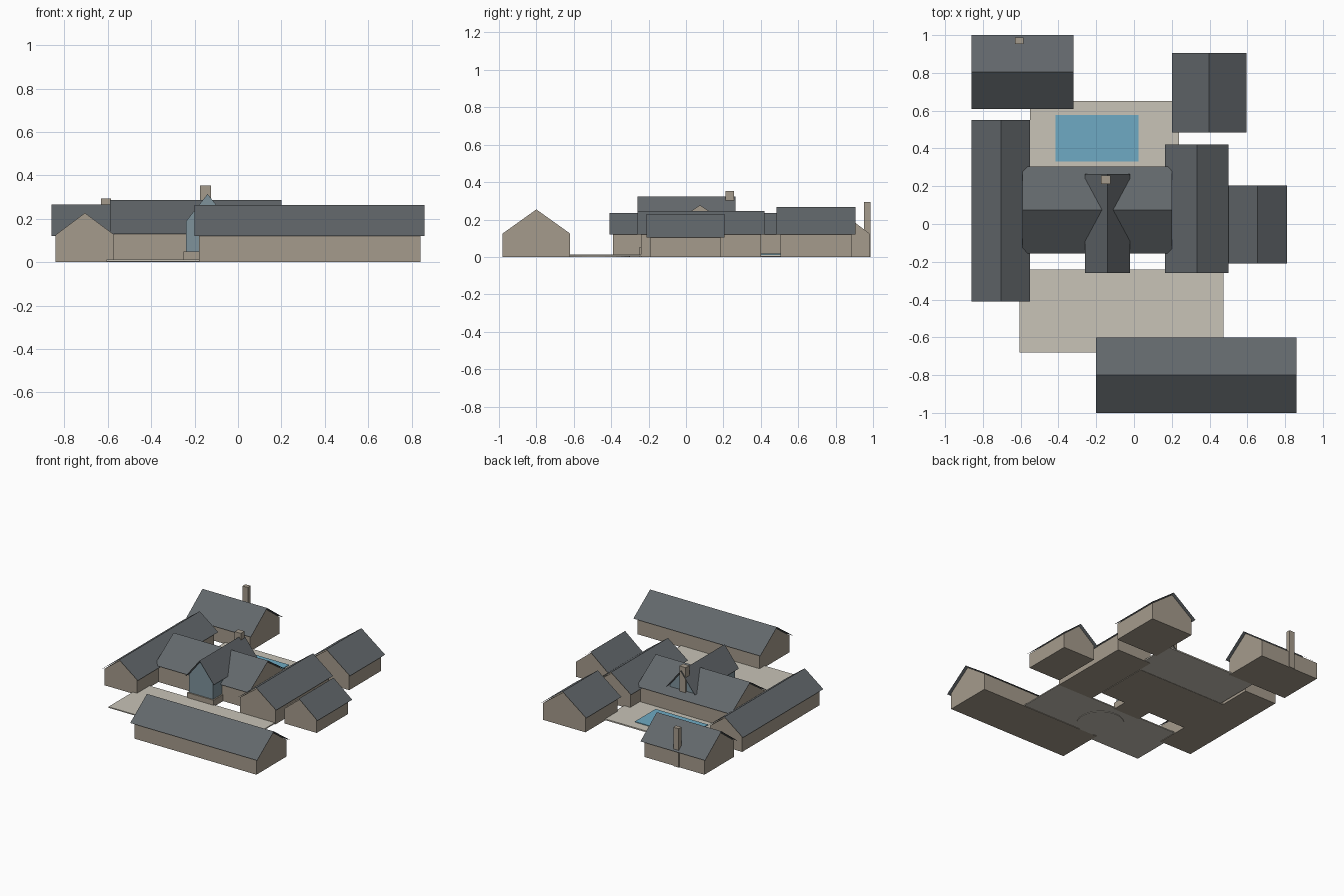
import bpy
import math

if "Cube" in bpy.data.objects:
    bpy.data.objects.remove(bpy.data.objects["Cube"])


def material(name, color):
    m = bpy.data.materials.new(name)
    m.diffuse_color = (*color, 1)
    m.use_nodes = True
    m.node_tree.nodes["Principled BSDF"].inputs["Base Color"].default_value = m.diffuse_color
    return m


SLATE = material("slate roof", (0.122, 0.136, 0.147))
WALL = material("tan wall", (0.376, 0.328, 0.262))
GLASS = material("blue grey glass", (0.21, 0.29, 0.33))
PAVING = material("pale paving", (0.578, 0.546, 0.474))
WATER = material("pool water", (0.156, 0.402, 0.546))


def mesh_object(name, verts, faces, mat):
    me = bpy.data.meshes.new(name)
    me.from_pydata(verts, [], faces)
    me.materials.append(mat)
    ob = bpy.data.objects.new(name, me)
    bpy.context.collection.objects.link(ob)
    return ob


def prism(name, profile, a, b, axis, mat):
    """Extrude a closed (across, z) profile along x or y from a to b."""
    n = len(profile)

    def put(t, p):
        return (t, p[0], p[1]) if axis == "x" else (p[0], t, p[1])
    verts = [put(a, p) for p in profile] + [put(b, p) for p in profile]
    faces = [(i, (i + 1) % n, n + (i + 1) % n, n + i) for i in range(n)]
    faces += [tuple(reversed(range(n))), tuple(range(n, 2 * n))]
    if axis == "y":
        faces = [f[::-1] for f in faces]
    return mesh_object(name, verts, faces, mat)


def box(name, x0, x1, y0, y1, z0, z1, mat):
    return prism(name, [(y0, z0), (y1, z0), (y1, z1), (y0, z1)], x0, x1, "x", mat)


def gabled(name, x0, x1, y0, y1, eave, ridge, axis, mat=WALL, base=0.0, over=0.02, gap=0.009):
    """Gabled block under a thin overhanging roof; x0..y1 and eave describe the roof."""
    (a, b), (lo, hi) = ((x0, x1), (y0, y1)) if axis == "x" else ((y0, y1), (x0, x1))
    mid, half = (lo + hi) / 2, (hi - lo) / 2
    top = ridge - gap
    wall_eave = top - (ridge - eave) / half * (half - over)
    profile = [(lo + over, base), (hi - over, base), (hi - over, wall_eave),
               (mid, top), (lo + over, wall_eave)]
    prism(name + "_walls", profile, a + over, b - over, axis, mat)
    # roof sheet, two slopes
    pts = [(lo, eave), (mid, ridge), (hi, eave)]
    verts = [(t, c, z) if axis == "x" else (c, t, z) for t in (a, b) for c, z in pts]
    faces = [(0, 3, 4, 1), (1, 4, 5, 2)]
    if axis == "y":
        faces = [f[::-1] for f in faces]
    mesh_object(name + "_roof", verts, faces, SLATE)


# Outlying buildings and wings
gabled("front_barn", -0.20, 0.86, -1.00, -0.60, 0.12, 0.263, "x")
gabled("left_wing", -0.86, -0.55, -0.41, 0.55, 0.12, 0.236, "y")
gabled("back_lodge", -0.86, -0.32, 0.61, 1.00, 0.12, 0.266, "x")
gabled("back_cottage", 0.20, 0.595, 0.485, 0.905, 0.12, 0.267, "y")
gabled("right_wing", 0.165, 0.50, -0.26, 0.42, 0.12, 0.245, "y")
gabled("side_annex", 0.50, 0.81, -0.21, 0.205, 0.105, 0.23, "y")

# Main hall with a steep glazed cross gable
gabled("main_hall", -0.59, 0.20, -0.155, 0.305, 0.13, 0.286, "x")
gabled("glazed_entry", -0.26, -0.02, -0.26, 0.265, 0.172, 0.323, "y", mat=GLASS, base=0.05)
box("entry_plinth", -0.25, -0.03, -0.25, -0.13, 0, 0.05, WALL)

# Chimneys
box("hall_chimney", -0.176, -0.124, 0.212, 0.256, 0, 0.353, WALL)
box("lodge_chimney", -0.63, -0.585, 0.953, 0.987, 0, 0.293, WALL)

# Courtyards, round paving and pool
box("front_courtyard", -0.605, 0.475, -0.68, -0.24, 0.004, 0.012, PAVING)
box("back_terrace", -0.55, 0.237, 0.28, 0.65, 0.002, 0.012, PAVING)
box("pool", -0.415, 0.023, 0.33, 0.577, 0.004, 0.017, WATER)
bpy.ops.mesh.primitive_cylinder_add(vertices=32, radius=0.165, depth=0.01,
                                    location=(-0.085, -0.465, 0.005))
disc = bpy.context.object
disc.name = "round_paving"
disc.data.materials.append(PAVING)
